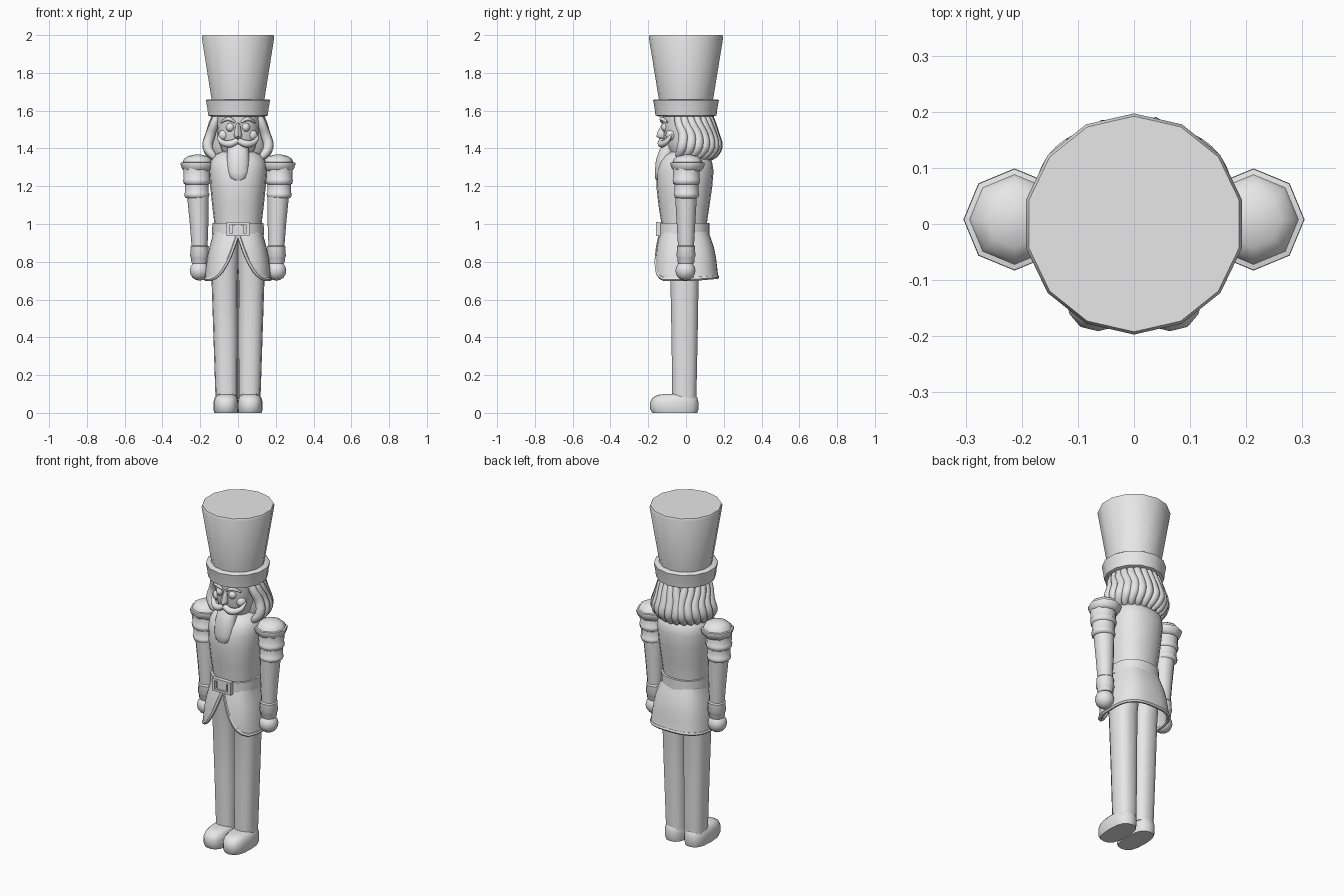
import bpy
import bmesh
from math import sin, cos, pi, radians
from mathutils import Vector

cube = bpy.data.objects.get("Cube")
if cube:
    bpy.data.objects.remove(cube, do_unlink=True)

grey = bpy.data.materials.new("plain_grey")
grey.use_nodes = True
grey.diffuse_color = (0.8, 0.8, 0.8, 1)
grey.node_tree.nodes["Principled BSDF"].inputs["Base Color"].default_value = (0.8, 0.8, 0.8, 1)
parts = []


def add(name, data):
    ob = bpy.data.objects.new(name, data)
    bpy.context.collection.objects.link(ob)
    data.materials.append(grey)
    parts.append(ob)
    return ob


def add_bmesh(name, bm):
    bmesh.ops.recalc_face_normals(bm, faces=bm.faces)
    me = bpy.data.meshes.new(name)
    bm.to_mesh(me)
    bm.free()
    return add(name, me)


def oval(a, rx, y0, y1, power):
    """Point on a rounded-square outline spanning y0..y1."""
    c, s = cos(a), sin(a)
    x = rx * abs(c) ** (2 / power) * (1 if c > 0 else -1)
    y = (y1 - y0) / 2 * abs(s) ** (2 / power) * (1 if s > 0 else -1)
    return x, (y0 + y1) / 2 + y


def loft(name, rings, n=16, power=2.0, phase=0.0, side=1):
    """Skin stacked outlines given as (z, centre x, half width, front y, back y)."""
    bm = bmesh.new()
    loops = []
    for z, cx, rx, y0, y1 in rings:
        pts = [oval(phase + 2 * pi * i / n, rx, y0, y1, power) for i in range(n)]
        loops.append([bm.verts.new((side * (cx + x), y, z)) for x, y in pts])
    for a, b in zip(loops, loops[1:]):
        for i in range(n):
            j = (i + 1) % n
            bm.faces.new((a[i], a[j], b[j], b[i]))
    bm.faces.new(loops[0])
    bm.faces.new(loops[-1])
    return add_bmesh(name, bm)


def lathe(name, profile, n, cx=0.0, cy=0.0, phase=0.0, side=1):
    return loft(name, [(z, cx, r, cy - r, cy + r) for z, r in profile], n, 2, phase, side)


def ball(name, centre, radius, n=14):
    bm = bmesh.new()
    bmesh.ops.create_uvsphere(bm, u_segments=n, v_segments=n // 2 + 1, radius=radius)
    bmesh.ops.translate(bm, verts=bm.verts, vec=centre)
    return add_bmesh(name, bm)


def box(name, centre, size):
    bm = bmesh.new()
    bmesh.ops.create_cube(bm, size=1)
    bmesh.ops.scale(bm, verts=bm.verts, vec=size)
    bmesh.ops.translate(bm, verts=bm.verts, vec=centre)
    return add_bmesh(name, bm)


def tube(name, points, radii, side=1, smooth=4, bevel=2):
    cu = bpy.data.curves.new(name, "CURVE")
    cu.dimensions = "3D"
    cu.bevel_depth = 1.0
    cu.bevel_resolution = bevel
    cu.use_fill_caps = True
    cu.resolution_u = smooth
    sp = cu.splines.new("BEZIER")
    sp.bezier_points.add(len(points) - 1)
    for bp, p, r in zip(sp.bezier_points, points, radii):
        bp.co = (side * p[0], p[1], p[2])
        bp.radius = r
        bp.handle_left_type = bp.handle_right_type = "AUTO"
    return add(name, cu)


# Tall hat and its brim band
lathe("hat", [(1.58, .135), (1.65, .142), (1.988, .197), (2.0, .192)], 14, phase=pi / 2)
lathe("hat_band", [(1.57, .148), (1.575, .162), (1.61, .166), (1.655, .174), (1.66, .168),
                   (1.66, .14)], 14, phase=pi / 2)

# Head
loft("head", [(1.35, 0, .07, -.07, .07), (1.40, 0, .09, -.10, .08), (1.45, 0, .105, -.118, .09),
              (1.52, 0, .112, -.12, .1), (1.59, 0, .115, -.125, .1)], 18, 2.4)
loft("nose", [(1.452, 0, .012, -.14, -.10), (1.462, 0, .021, -.156, -.10),
              (1.48, 0, .02, -.154, -.10), (1.535, 0, .01, -.126, -.10)], 8)
loft("beard", [(1.23, 0, .022, -.157, -.115), (1.243, 0, .044, -.164, -.11),
               (1.275, 0, .058, -.166, -.09), (1.34, 0, .061, -.16, -.07),
               (1.39, 0, .057, -.142, -.06), (1.425, 0, .05, -.12, -.06)], 14, 2.3)

for side, label in ((1, "left"), (-1, "right")):
    ball(label + "_eye", (side * .041, -.107, 1.512), .024, 10)
    tube(label + "_eyebrow", [(.014, -.128, 1.538), (.05, -.128, 1.556), (.09, -.1, 1.538)],
         [.006, .012, .005], side)
    tube(label + "_moustache", [(0, -.13, 1.442), (.045, -.13, 1.424), (.088, -.104, 1.436),
                                (.108, -.075, 1.475)], [.016, .02, .015, .004], side)
    ball(label + "_cheek", (side * .075, -.078, 1.47), .03, 10)

# Hair: an inner cap wrapped in wavy tapering locks
loft("hair_base", [(1.33, 0, .1, -.02, .115), (1.37, 0, .14, -.03, .15), (1.42, 0, .16, -.035, .16),
                   (1.48, 0, .147, -.045, .148), (1.58, 0, .125, -.05, .125)], 20)
locks = 15
for i in range(locks):
    a = radians(-14 + 208 * i / (locks - 1))
    path = []
    for z, r, wave in ((1.585, .115, -.16), (1.53, .133, -.06), (1.47, .148, .13),
                       (1.41, .163, .1), (1.365, .142, -.04), (1.335, .108, -.1)):
        b = a + wave * (cos(a) if abs(cos(a)) > .35 else .35)
        path.append((r * cos(b), .004 + r * sin(b), z))
    tube(f"hair_lock_{i + 1}", path, [.02, .024, .028, .028, .021, .006], smooth=3)

# Coat body and belt
loft("coat_body", [(.93, 0, .125, -.125, .108), (1.0, 0, .125, -.13, .11),
                   (1.1, 0, .137, -.146, .125), (1.2, 0, .147, -.157, .139),
                   (1.28, 0, .153, -.155, .146), (1.33, 0, .148, -.14, .138),
                   (1.365, 0, .125, -.115, .11), (1.39, 0, .07, -.07, .07)], 20, 2.3)
loft("belt", [(.945, 0, .125, -.13, .11), (.945, 0, .137, -.146, .124),
              (1.005, 0, .136, -.146, .124), (1.005, 0, .122, -.13, .11)], 20, 2.3)
box("buckle_plate", (0, -.144, .973), (.06, .016, .045))
for s in (-1, 1):
    box("buckle_bar", (0, -.146, .973 + s * .031), (.122, .024, .013))
    box("buckle_side", (s * .052, -.146, .973), (.018, .024, .07))

# Flared coat skirt, open in a curved wedge at the front
levels = [(.955, .125, -.13, .112, .0), (.92, .132, -.14, .126, .01), (.87, .146, -.15, .142, .027),
          (.82, .156, -.157, .152, .046), (.77, .163, -.161, .158, .074),
          (.735, .167, -.162, .162, .1), (.708, .17, -.163, .165, .142)]
bm = bmesh.new()
grid = []
columns = 32
for z, rx, y0, y1, gap in levels:
    # Find the angle at which the outline reaches the opening
    start = -pi / 2
    while oval(start, rx, y0, y1, 2.8)[0] < gap:
        start += .01
    span = -2 * start
    row = []
    for i in range(columns + 1):
        a = start + (pi - 2 * start) * i / columns
        x, y = oval(a, rx, y0, y1, 2.8)
        lift = .012 * max(0, sin(a)) if z < .72 else 0
        row.append(bm.verts.new((x, y, z + lift)))
    grid.append(row)
for up, down in zip(grid, grid[1:]):
    for i in range(columns):
        bm.faces.new((up[i], up[i + 1], down[i + 1], down[i]))
edge = [r[0].co.copy() for r in grid] + [v.co.copy() for v in grid[-1][1:]]
edge += [r[-1].co.copy() for r in reversed(grid[:-1])]
skirt = add_bmesh("coat_skirt", bm)
mod = skirt.modifiers.new("thickness", "SOLIDIFY")
mod.thickness = .014
mod.offset = 0
tube("skirt_trim", edge, [.011] * len(edge), smooth=2, bevel=1)

for side, label in ((1, "left"), (-1, "right")):
    # Arms: epaulette dome, sleeve, forearm, cuff and round fist
    lathe(label + "_shoulder", [(1.28, .07), (1.292, .083), (1.315, .091), (1.325, .09),
                                (1.327, .08), (1.345, .073), (1.36, .05), (1.368, .015)],
          8, .213, .008, 0, side)
    lathe(label + "_upper_sleeve", [(1.135, .05), (1.142, .063), (1.16, .067), (1.165, .063),
                                    (1.21, .063), (1.215, .07), (1.235, .073), (1.24, .069),
                                    (1.3, .072)], 12, .218, .002, 0, side)
    loft(label + "_forearm", [(.86, .203, .041, -.041, .041), (1.0, .206, .049, -.049, .049),
                              (1.16, .213, .058, -.058, .058)], 12, side=side)
    lathe(label + "_cuff", [(.79, .04), (.798, .044), (.822, .046), (.83, .051), (.87, .047),
                            (.88, .049), (.888, .041)], 12, .203, 0, 0, side)
    ball(label + "_hand", (side * .204, -.003, .753), .053)

    # Legs and shoes
    loft(label + "_leg", [(.07, .06, .059, -.074, .056), (.4, .065, .065, -.078, .063),
                          (.7, .07, .07, -.084, .068), (.8, .068, .073, -.1, .08),
                          (.95, .058, .06, -.115, .09)], 14, 2.5, side=side)
    loft(label + "_shoe", [(0, .063, .062, -.178, .06), (.02, .064, .066, -.19, .066),
                           (.055, .064, .066, -.191, .066), (.08, .063, .061, -.178, .06),
                           (.095, .062, .05, -.15, .05), (.099, .062, .038, -.12, .04)],
         16, 2.6, side=side)

# Turn tubes into meshes and smooth everything while keeping hard edges
bpy.ops.object.select_all(action="DESELECT")
for ob in parts:
    ob.select_set(True)
bpy.context.view_layer.objects.active = parts[0]
bpy.ops.object.convert(target="MESH")
bpy.ops.object.shade_smooth_by_angle(angle=radians(50))
